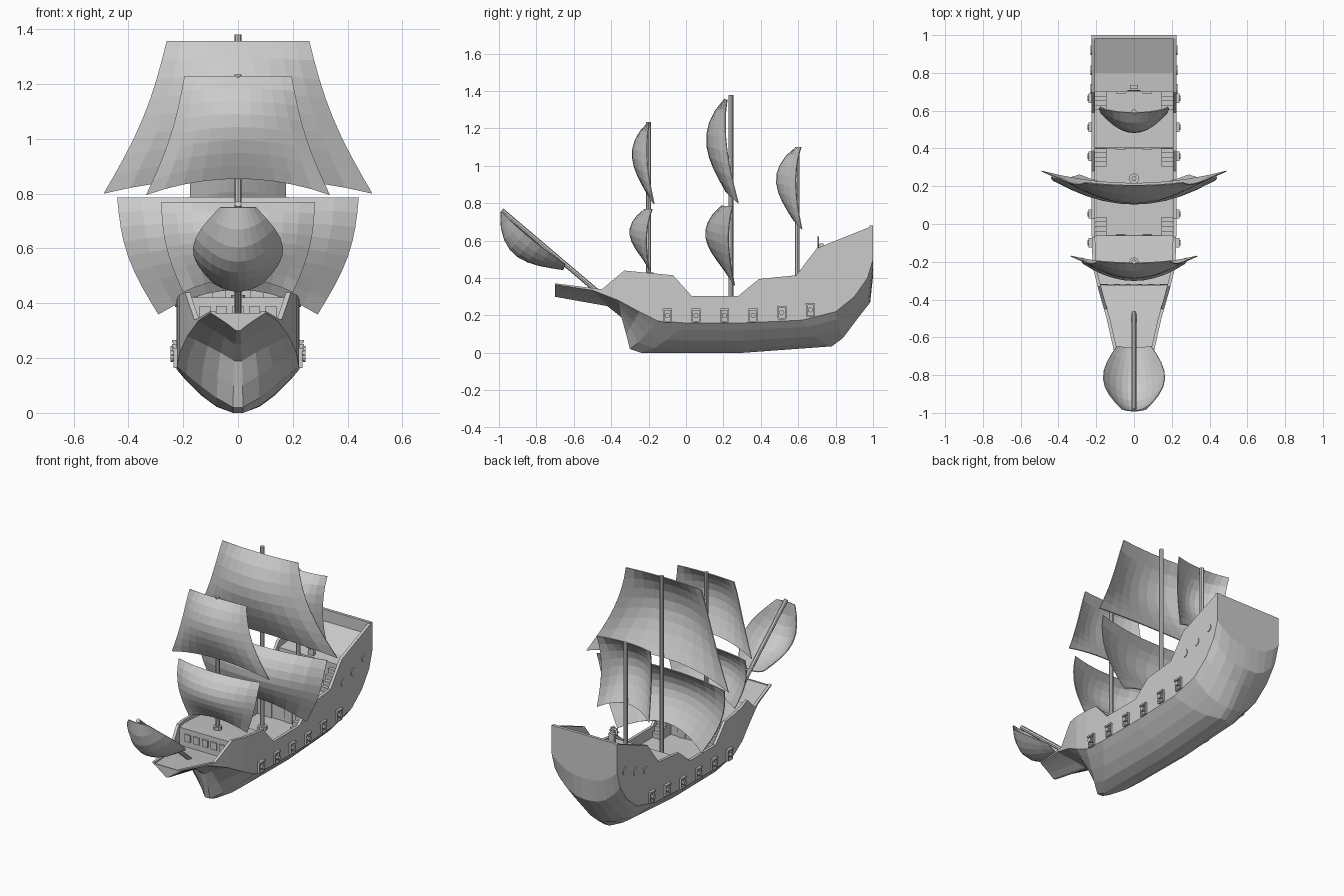
import bpy, bmesh, math
from mathutils import Vector

if "Cube" in bpy.data.objects:
    bpy.data.objects.remove(bpy.data.objects["Cube"])


def mesh(name, verts, faces, thick=0):
    me = bpy.data.meshes.new(name)
    me.from_pydata(verts, [], faces)
    bm = bmesh.new()
    bm.from_mesh(me)
    bmesh.ops.recalc_face_normals(bm, faces=bm.faces)
    bm.to_mesh(me)
    bm.free()
    ob = bpy.data.objects.new(name, me)
    bpy.context.collection.objects.link(ob)
    if thick:
        m = ob.modifiers.new("thickness", 'SOLIDIFY')
        m.thickness, m.offset = thick, 0
    return ob


def grid_faces(rows, cols, closed=False):
    n = cols if closed else cols - 1
    return [(r * cols + c, r * cols + (c + 1) % cols,
             (r + 1) * cols + (c + 1) % cols, (r + 1) * cols + c)
            for r in range(rows - 1) for c in range(n)]


def box(name, x0, x1, y0, y1, z0, z1):
    v = [(x, y, z) for x in (x0, x1) for y in (y0, y1) for z in (z0, z1)]
    return mesh(name, v, [(0, 1, 3, 2), (4, 5, 7, 6), (0, 1, 5, 4),
                          (2, 3, 7, 6), (0, 2, 6, 4), (1, 3, 7, 5)])


def rod(name, a, b, r, sides=8):
    a, b = Vector(a), Vector(b)
    q = (b - a).to_track_quat('Z', 'Y')
    v = [p + q @ Vector((r * math.cos(k * math.tau / sides), r * math.sin(k * math.tau / sides), 0))
         for p in (a, b) for k in range(sides)]
    f = grid_faces(2, sides, True) + [tuple(range(sides)), tuple(range(sides, 2 * sides))]
    return mesh(name, v, f)


def interp(table, y, k=1):
    for a, b in zip(table, table[1:]):
        if y <= b[0]:
            t = max(0, (y - a[0]) / (b[0] - a[0]))
            return a[k] + (b[k] - a[k]) * t
    return table[-1][k]


# Lower hull: keel y, keel z, wale y, wale half width, wale z, section roundness
hull = [(-.70, .30, -.70, .10, .365, .9), (-.42, .25, -.50, .145, .335, .9),
        (-.345, .19, -.36, .185, .28, .9), (-.32, .10, -.25, .213, .22, 1),
        (-.30, .02, -.15, .222, .17, 1.2), (-.24, 0, 0, .225, .16, 1.5),
        (.30, 0, .30, .225, .16, 1.6), (.78, .035, .62, .225, .175, 1.7),
        (.84, .08, .80, .225, .22, 2), (.93, .20, .90, .225, .30, 2.2),
        (.985, .27, .97, .225, .40, 2.4), (1, .41, 1, .225, .50, 2.4)]
half = [.08, .35, .6, .85, 1]
us = [-u for u in reversed(half)] + half
verts = []
for ky, kz, wy, wx, wz, p in hull:
    for u in us:
        v = (abs(u) - .08) / .92
        verts.append((wx * u, ky + (wy - ky) * v, kz + (wz - kz) * v ** p))
n = len(us)
mesh("lower_hull", verts, grid_faces(len(hull), n) + [tuple(range(n))])

# Transom plate closing the stern
edge = [(x, z) for x, _, z in verts[-n:]] + [(.225, .68), (-.225, .68)]
m = len(edge)
mesh("transom", [(x, y, z) for y in (1, .982) for x, z in edge],
     grid_faces(2, m, True) + [tuple(range(m)), tuple(range(m, 2 * m))])

# Upper side walls with stepped rail line
wale = [h[2:5] for h in hull]
rail = [(-.70, .372), (-.45, .34), (-.33, .44), (-.07, .415), (.03, .305), (.28, .305),
        (.39, .395), (.59, .415), (.70, .56), (1, .68)]
ys = sorted({w[0] for w in wale} | {r[0] for r in rail})
for s in (-1, 1):
    v = []
    for y in ys:
        x, z0, z1 = interp(wale, y), interp(wale, y, 2), interp(rail, y)
        v += [(s * x, y, z0), (s * x, y, z1), (s * (x - .018), y, z1), (s * (x - .018), y, z0)]
    e = len(v)
    mesh("side_wall", v, grid_faces(len(ys), 4, True) + [(0, 1, 2, 3), (e - 4, e - 3, e - 2, e - 1)])

# Decks and bulkheads as one stepped strip
deck = [(-.695, .36), (-.5, .338), (-.36, .315), (-.322, .31), (-.32, .42), (-.25, .415),
        (-.15, .405), (-.06, .395), (-.058, .24), (.4, .24), (.402, .375), (.698, .38),
        (.70, .52), (.80, .53), (.99, .61)]
v = []
for y, z in deck:
    x = interp(wale, y) - .01
    v += [(-x, y, z), (x, y, z)]
mesh("decks", v, grid_faces(len(deck), 2))

# Stairs on both sides: high end y, direction, low z, high z
for y, d, z0, z1 in [(-.06, 1, .24, .395), (.4, -1, .24, .375), (.7, -1, .38, .52)]:
    for s in (-1, 1):
        for i in range(4):
            a, b = y + d * i * .024, y + d * (i + 1) * .024
            box("stair_step", min(s * .145, s * .21), max(s * .145, s * .21),
                min(a, b), max(a, b), z0, z1 - (z1 - z0) * (i + 1) / 5)

# Bulkhead windows and doors
for i in range(-2, 3):
    box("forecastle_window", i * .06 - .02, i * .06 + .02, -.328, -.32, .345, .39)
for y, z in [(-.06, .24), (.394, .24), (.692, .38)]:
    for x in (-.07, .07):
        box("door", x - .025, x + .025, y, y + .008, z, z + .1)

# Gun ports with lids and cannons, then portholes
for s in (-1, 1):
    for i in range(6):
        y = -.1 + i * .153
        z = .20 if i < 4 else .2 + (i - 3) * .015
        for dy in (-.02, .02):
            box("port_side", s * .229 - .007, s * .229 + .007, y + dy - .004, y + dy + .004, z - .035, z + .03)
        box("port_sill", s * .229 - .007, s * .229 + .007, y - .02, y + .02, z - .037, z - .029)
        box("port_lid", s * .231 - .01, s * .231 + .01, y - .025, y + .025, z + .026, z + .036)
        rod("cannon", (s * .2, y, z), (s * .247, y, z), .011)
        rod("cannon_muzzle", (s * .238, y, z), (s * .247, y, z), .014)
    for y, z in [(.715, .41), (.815, .44), (.92, .485)]:
        rod("porthole", (s * .21, y, z), (s * .229, y, z), .025, 14)

# Masts and bowsprit
for name, y, z0, z1 in [("fore_mast", -.2, .3, 1.235), ("main_mast", .24, .2, 1.38),
                        ("mizzen_mast", .595, .3, 1.10)]:
    rod(name, (0, y, z0), (0, y, z1), .013)
rod("main_mast_collar", (0, .24, .24), (0, .24, .265), .028)
rod("fore_mast_collar", (0, -.2, .4), (0, -.2, .43), .025)
rod("bowsprit", (0, -.985, .762), (0, -.47, .325), .013)

# Helm
box("helm_post", -.02, .02, .715, .735, .52, .585)
bpy.ops.mesh.primitive_torus_add(location=(0, .707, .59), rotation=(math.pi / 2, 0, 0),
                                 major_radius=.025, minor_radius=.004,
                                 major_segments=12, minor_segments=6)
bpy.context.object.name = "helm_wheel"
for k in range(4):
    c, s = .034 * math.cos(k * math.pi / 4), .034 * math.sin(k * math.pi / 4)
    rod("helm_spoke", (-c, .707, .59 - s), (c, .707, .59 + s), .003, 6)


# Sails: top and bottom centre (y, z), half widths with side bulge, belly depth,
# sweep of top and bottom corners along y, drop of bottom corners, edge flatness
def sail(name, top, bot, wt, wb, bulge, depth, et, eb, drop, flat=.7):
    top, bot = Vector(top), Vector(bot)
    d = (bot - top).normalized()
    nrm = Vector((d.y, -d.x))
    rows, cols, v = 9, 11, []
    for r in range(rows):
        t = r / (rows - 1)
        w = wt + (wb - wt) * t + bulge * math.sin(math.pi * t)
        for c in range(cols):
            s = 2 * c / (cols - 1) - 1
            p = top.lerp(bot, t) + nrm * depth * math.sin(math.pi * t ** .85) * (1 - flat * s * s)
            p += Vector((et + (eb - et) * t, -drop * t)) * s * s
            v.append((s * w, p.x, p.y))
    mesh(name, v, grid_faces(rows, cols), .005)


sail("main_top_sail", (.205, 1.355), (.215, .86), .26, .49, -.03, .1, .015, .065, .06)
sail("main_lower_sail", (.19, .785), (.2, .45), .44, .29, .035, .09, .06, .06, .09)
sail("fore_top_sail", (-.205, 1.228), (-.21, .855), .195, .335, -.02, .08, .01, .04, .06)
sail("fore_lower_sail", (-.22, .768), (-.22, .49), .28, .2, .02, .08, .04, .025, .05)
sail("mizzen_sail", (.59, 1.10), (.575, .71), .185, .18, -.01, .1, .025, .045, .05)
sail("sprit_sail", (-.99, .75), (-.655, .445), .065, .09, .085, .115, .01, .01, -.03, .9)
